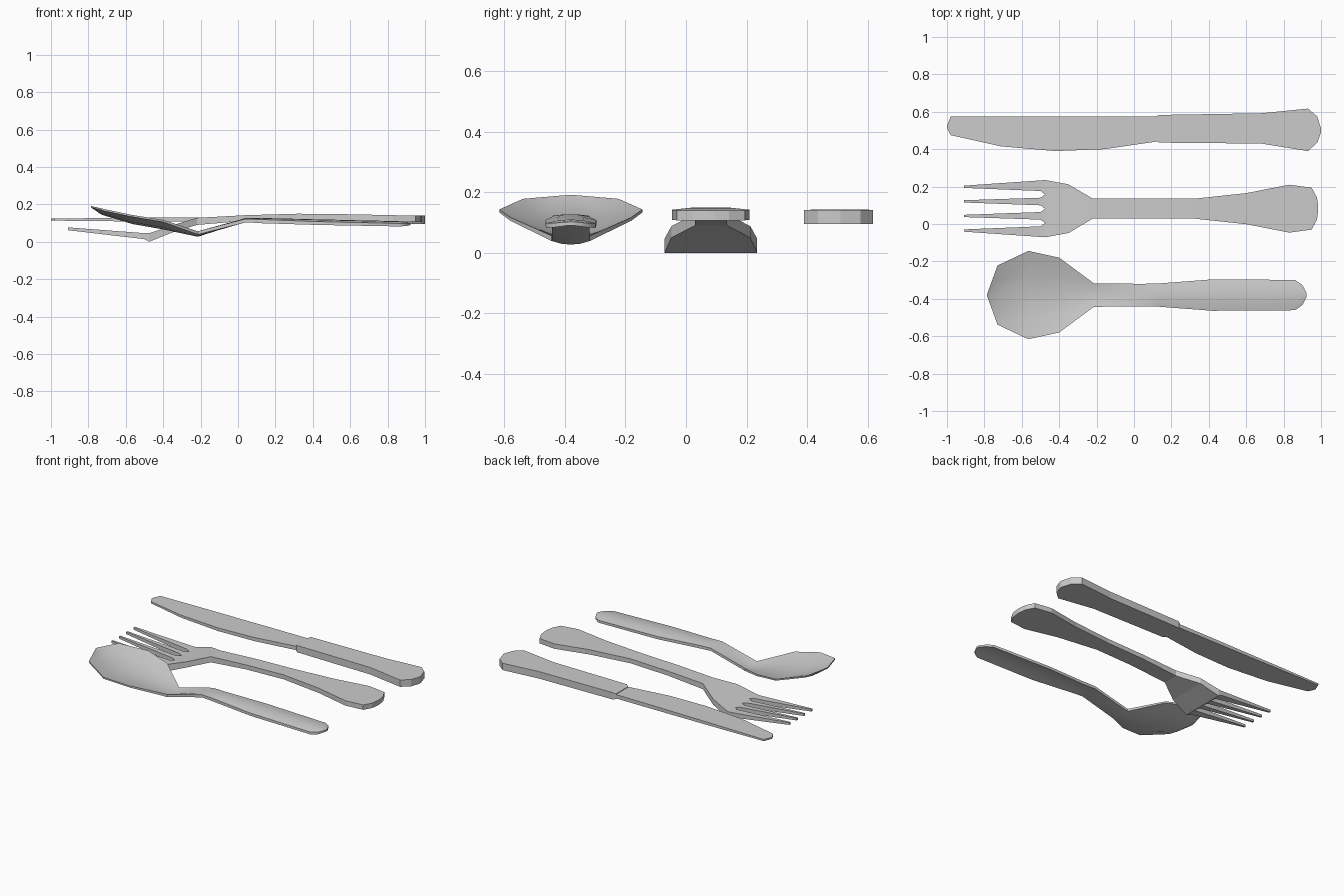
import bpy, bmesh


def loft(bm, stations, across=(-1, 1), cap_start=True, cap_end=True):
    """Skin along x. Station: x, y low, y high, edge top z, middle top z, thickness."""
    rings = []
    for x, y0, y1, ze, zm, th in stations:
        c, h = (y0 + y1) / 2, (y1 - y0) / 2
        top = [(x, c + h * t, zm + (ze - zm) * t * t) for t in across]
        ring = top + [(px, py, pz - th) for px, py, pz in reversed(top)]
        rings.append([bm.verts.new(p) for p in ring])
    n = len(rings[0])
    for a, b in zip(rings, rings[1:]):
        for i in range(n):
            bm.faces.new((a[i], a[(i + 1) % n], b[(i + 1) % n], b[i]))
    for r, on in ((rings[0], cap_start), (rings[-1], cap_end)):
        if on:
            for i in range(len(across) - 1):
                bm.faces.new((r[i], r[i + 1], r[n - 2 - i], r[n - 1 - i]))


def finish(bm, name, smooth=None):
    bmesh.ops.recalc_face_normals(bm, faces=bm.faces)
    me = bpy.data.meshes.new(name)
    bm.to_mesh(me)
    bm.free()
    ob = bpy.data.objects.new(name, me)
    bpy.context.collection.objects.link(ob)
    if smooth:
        bpy.ops.object.select_all(action='DESELECT')
        ob.select_set(True)
        bpy.context.view_layer.objects.active = ob
        bpy.ops.object.shade_smooth_by_angle(angle=smooth)
    return ob


def flat(x, y0, y1, zb, zt):
    return (x, y0, y1, zt, zt, zt - zb)


# Knife blade
bm = bmesh.new()
loft(bm, [flat(*s) for s in (
    (-1.0, 0.515, 0.525, 0.113, 0.124), (-0.98, 0.475, 0.575, 0.113, 0.124),
    (-0.71, 0.415, 0.575, 0.110, 0.127), (-0.42, 0.39, 0.575, 0.108, 0.129),
    (-0.16, 0.40, 0.575, 0.107, 0.131), (0.13, 0.442, 0.575, 0.106, 0.132))])
finish(bm, "knife_blade")

# Knife handle
bm = bmesh.new()
loft(bm, [flat(*s) for s in (
    (0.118, 0.445, 0.575, 0.102, 0.136), (0.135, 0.435, 0.583, 0.097, 0.143),
    (0.68, 0.43, 0.592, 0.096, 0.143), (0.93, 0.39, 0.617, 0.095, 0.141),
    (0.98, 0.435, 0.575, 0.095, 0.141), (1.0, 0.49, 0.51, 0.095, 0.141))])
finish(bm, "knife_handle")

# Fork: palm and handle, then the four tines
FY = 0.082
bm = bmesh.new()
loft(bm, [flat(x, FY - h, FY + h, zb, zt) for x, h, zb, zt in (
    (-0.475, 0.153, 0.0, 0.046), (-0.35, 0.13, 0.05, 0.088),
    (-0.22, 0.053, 0.09, 0.128), (0.04, 0.053, 0.112, 0.142),
    (0.32, 0.053, 0.120, 0.150), (0.60, 0.083, 0.115, 0.147),
    (0.83, 0.128, 0.109, 0.142), (0.95, 0.112, 0.107, 0.140),
    (0.978, 0.06, 0.106, 0.139), (0.985, 0.012, 0.106, 0.139))], cap_start=False)
pitch = 0.153 / 2
for i in range(4):
    lo = FY - 0.153 + i * pitch
    hi = lo + pitch
    root_lo = lo + (0.018 if i > 0 else 0.002)
    root_hi = hi - (0.018 if i < 3 else 0.002)
    tip = FY + (i - 1.5) * 0.078
    loft(bm, [flat(-0.91, tip - 0.006, tip + 0.006, 0.062, 0.077),
              flat(-0.50, root_lo, root_hi, 0.014, 0.046),
              flat(-0.475, lo, hi, 0.0, 0.046)], cap_end=False)
finish(bm, "fork")

# Spoon: dished bowl, bent neck and gently arched handle
SY = -0.38
bm = bmesh.new()
loft(bm, [(x, SY - h, SY + h, ze, zm, th) for x, h, ze, zm, th in (
    (-0.785, 0.006, 0.191, 0.191, 0.008), (-0.73, 0.158, 0.178, 0.155, 0.01),
    (-0.565, 0.236, 0.143, 0.105, 0.01), (-0.40, 0.20, 0.117, 0.077, 0.011),
    (-0.215, 0.063, 0.056, 0.044, 0.017), (0.04, 0.06, 0.122, 0.127, 0.018),
    (0.13, 0.062, 0.119, 0.127, 0.02), (0.42, 0.084, 0.108, 0.120, 0.018),
    (0.86, 0.081, 0.098, 0.110, 0.016), (0.90, 0.054, 0.098, 0.106, 0.014),
    (0.923, 0.01, 0.102, 0.102, 0.012))], across=(-1, -0.5, 0, 0.5, 1))
finish(bm, "spoon", smooth=0.6)
